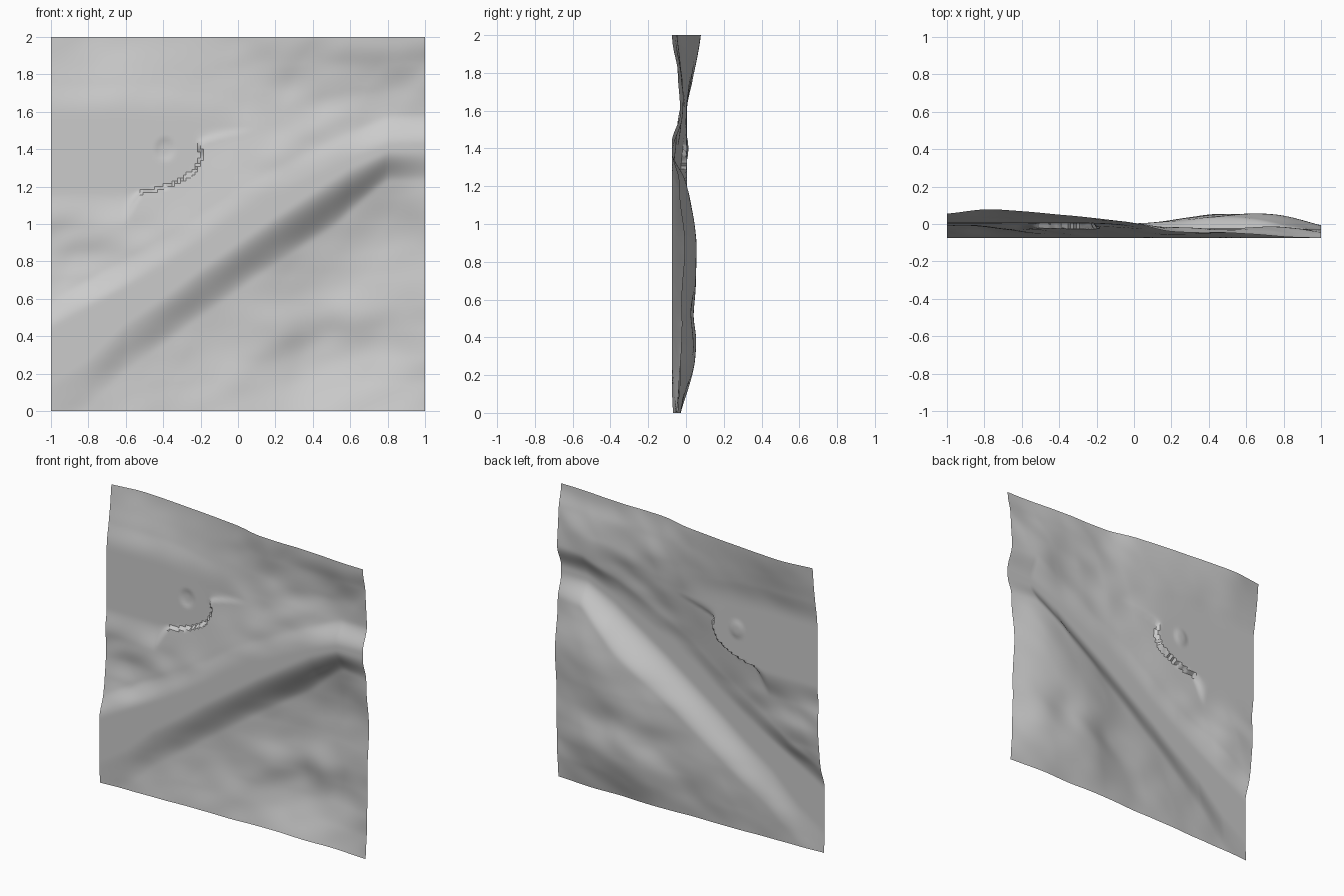
import bpy, bmesh
from mathutils import noise, Vector

if "Cube" in bpy.data.objects:
    bpy.data.objects.remove(bpy.data.objects["Cube"])

N = 130            # grid cells per side
RIVER = -7.5       # heights below are in hundredths
LAKE = 0.4

# Spot heights (x, z, height) north of the river
NORTH = [(-1, 2, 5.5), (-.8, 2, 7.8), (-.5, 2, 6), (-.25, 2, 3.5), (0, 2, .5), (.2, 2, -4),
         (.5, 2, -4.8), (.8, 2, -6.8), (1, 2, -7.4), (-.9, 1.75, 3), (-.6, 1.75, 2.8),
         (-.3, 1.75, 2), (0, 1.75, 0), (.3, 1.75, -2), (.6, 1.83, -3), (.7, 1.65, -1.5),
         (1, 1.68, -3), (0, 1.5, -2), (.3, 1.5, -4), (.6, 1.5, -4.5), (-.1, 1.35, -3),
         (-.3, 1.15, -3.5), (-.55, 1.05, -3), (0, 1.2, -6), (.3, 1.32, -6), (-1, 1.1, -1.8),
         (-.8, 1.05, -1.5), (-1, .87, 0), (-.8, .8, -1), (-.7, .95, -2.5), (-.6, .83, -4),
         (-.9, .65, -3), (-.35, .95, -5.5)]
# Spot heights south of the river: three parallel ridges and the lower edge
SOUTH = [(-.6, .25, -3.8), (-.25, .5, -1), (.2, .8, 1.5), (.6, 1.02, 3.8), (.8, .97, 4.2),
         (1, 1.1, -2.8), (-.4, .1, -3.5), (-.1, .35, 0), (.3, .58, 3.5), (.58, .67, 5),
         (.85, .72, 2.3), (1, .6, -2.5), (0, .2, -1.5), (.25, .42, 1.2), (.6, .5, 2.8),
         (.33, .27, 4), (.52, .38, 5), (.8, .38, 3.3), (-1, 0, -6.5), (-.5, 0, -5),
         (0, 0, -4), (.5, 0, -3.5), (1, 0, -4.5), (1, .3, -2.8)]
# River banks, one z value every 0.2 from x = -1 to x = 1
SOUTH_BANK = [.15, .28, .47, .61, .76, .90, 1.04, 1.17, 1.30, 1.39, 1.39]
NORTH_BANK = [.44, .55, .66, .77, .90, 1.04, 1.15, 1.25, 1.34, 1.42, 1.43]


def smooth(t):
    t = max(0, min(1, t))
    return t * t * (3 - 2 * t)


def bank(values, x):
    t = (x + 1) / .2
    i = min(int(t), 9)
    return values[i] + (values[i + 1] - values[i]) * (t - i)


def kernel(ax, az, bx, bz):
    return ((ax - bx) ** 2 + (az - bz) ** 2 + .015) ** .5


def fit(points):
    """Smooth surface through the spot heights (radial basis weights)."""
    n = len(points)
    m = [[kernel(p[0], p[1], q[0], q[1]) for q in points] + [p[2]] for p in points]
    for c in range(n):
        k = max(range(c, n), key=lambda r: abs(m[r][c]))
        m[c], m[k] = m[k], m[c]
        for r in range(n):
            if r != c:
                f = m[r][c] / m[c][c]
                m[r] = [u - f * v for u, v in zip(m[r], m[c])]
    return [(p[0], p[1], m[i][n] / m[i][i]) for i, p in enumerate(points)]


north_fit, south_fit = fit(NORTH), fit(SOUTH)


def height(x, z):
    low, high = bank(SOUTH_BANK, x), bank(NORTH_BANK, x)
    south = z < (low + high) / 2
    h = sum(w * kernel(x, z, px, pz) for px, pz, w in (south_fit if south else north_fit))
    rough = .5 if south else .25 + .7 * smooth((x + .2) * 2) + .8 * smooth((1.1 - z) * 5)
    h += rough * noise.noise(Vector((x * 5 - z * 2, z * 7, 3)))
    # flat river bed blending into its banks
    south_width = .26 - .1 * smooth((x - .5) * 3)
    h = RIVER + (h - RIVER) * smooth((low - z) / south_width if south else (z - high) / .16)
    # reservoir: soft shores, sheer dam on the lower right side
    r = (max(0, (x + .6) / .4) ** 2 + ((z - 1.37) / .2) ** 2) ** .5
    dam = smooth((x + .62) / .12) * smooth((1.52 - z) / .1)
    if r < 1:
        islet = ((x + .39) / .06) ** 2 + ((z - 1.4) / .07) ** 2
        h = LAKE + .8 * smooth(1 - islet)
    else:
        h = LAKE + (h - LAKE) * smooth((r - 1) / (.9 * (1 - dam) + .01))
    return max(RIVER, h) / 100


# Terrain sheet standing upright, relief facing the back
bm = bmesh.new()
rows = []
for j in range(N + 1):
    z = 2 * j / N
    rows.append([bm.verts.new((x, height(x, z), z))
                 for x in (2 * i / N - 1 for i in range(N + 1))])
for a, b in zip(rows, rows[1:]):
    for i in range(N):
        bm.faces.new((a[i], b[i], b[i + 1], a[i + 1]))
mesh = bpy.data.meshes.new("terrain")
bm.to_mesh(mesh)
bm.free()
terrain = bpy.data.objects.new("terrain", mesh)
bpy.context.collection.objects.link(terrain)
bpy.context.view_layer.objects.active = terrain
terrain.select_set(True)
bpy.ops.object.shade_smooth_by_angle()
